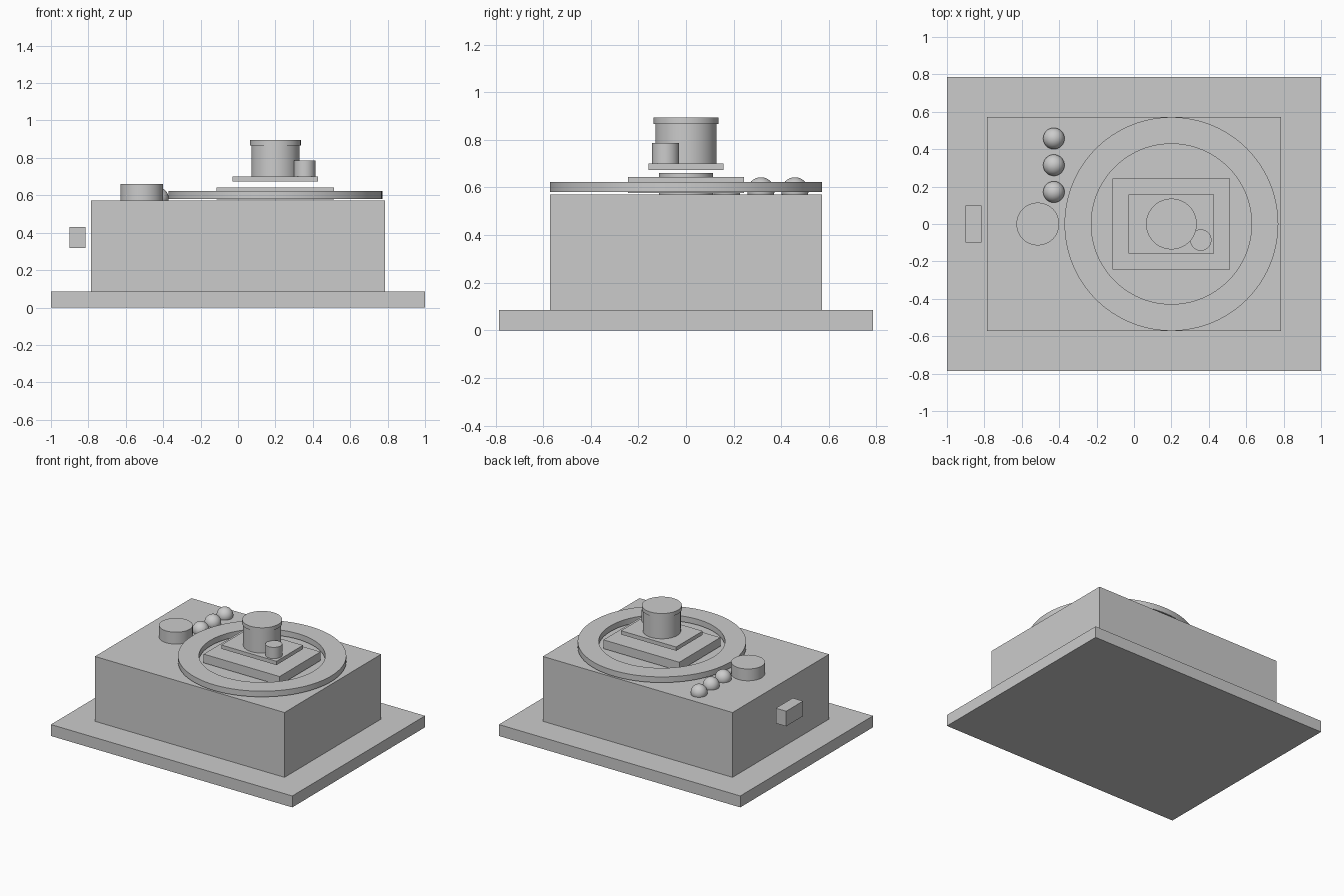
import bpy
import bmesh
from mathutils import Matrix, Vector

old = bpy.data.objects.get("Cube")
if old:
    bpy.data.objects.remove(old, do_unlink=True)

U = 1 / 7  # design unit: the base is 14 units wide

grey = bpy.data.materials.new("plain_grey")
grey.use_nodes = True
colour = (0.6, 0.6, 0.6, 1)
grey.diffuse_color = colour
grey.node_tree.nodes["Principled BSDF"].inputs["Base Color"].default_value = colour


def finish(name, bm, smooth=False):
    """Turn a bmesh in design units into a named object."""
    bmesh.ops.scale(bm, vec=(U, U, U), verts=bm.verts)
    bmesh.ops.recalc_face_normals(bm, faces=bm.faces)
    mesh = bpy.data.meshes.new(name)
    bm.to_mesh(mesh)
    bm.free()
    mesh.materials.append(grey)
    obj = bpy.data.objects.new(name, mesh)
    bpy.context.collection.objects.link(obj)
    if smooth:
        bpy.ops.object.select_all(action="DESELECT")
        obj.select_set(True)
        bpy.context.view_layer.objects.active = obj
        bpy.ops.object.shade_smooth_by_angle()


def box(name, x, y, width, depth, z0, z1):
    bm = bmesh.new()
    bmesh.ops.create_cube(bm, size=1)
    bmesh.ops.scale(bm, vec=(width, depth, z1 - z0), verts=bm.verts)
    bmesh.ops.translate(bm, vec=(x, y, (z0 + z1) / 2), verts=bm.verts)
    finish(name, bm)


def cylinder(name, x, y, radius, z0, z1):
    bm = bmesh.new()
    bmesh.ops.create_cone(bm, cap_ends=True, segments=64, radius1=radius,
                          radius2=radius, depth=z1 - z0,
                          matrix=Matrix.Translation((x, y, (z0 + z1) / 2)))
    finish(name, bm, True)


def ring(name, x, y, inner, outer, z0, z1):
    """Spin a rectangular section around the vertical axis."""
    bm = bmesh.new()
    section = [(inner, z0), (outer, z0), (outer, z1), (inner, z1)]
    verts = [bm.verts.new((x + r, y, z)) for r, z in section]
    edges = [bm.edges.new((verts[i], verts[i - 1])) for i in range(4)]
    bmesh.ops.spin(bm, geom=verts + edges, cent=Vector((x, y, 0)),
                   axis=(0, 0, 1), angle=6.283185307, steps=96)
    bmesh.ops.remove_doubles(bm, verts=bm.verts, dist=0.001)
    finish(name, bm, True)


def ball(name, x, y, z, radius):
    bm = bmesh.new()
    bmesh.ops.create_uvsphere(bm, u_segments=32, v_segments=16, radius=radius,
                              matrix=Matrix.Translation((x, y, z)))
    finish(name, bm, True)


# Plinth and housing
box("base_plate", 0, 0, 14, 11, 0, 0.6)
box("housing", 0, 0, 11, 8, 0.6, 4)

# Stage stack inside the ring
CX = 1.4
ring("stage_ring", CX, 0, 3, 4, 4.06, 4.36)
box("lower_stage", CX, 0, 4.4, 3.4, 4.04, 4.5)
box("upper_stage", CX, 0, 3.2, 2.2, 4.71, 4.91)

# Central column with cap and side post
cylinder("column", CX, 0, 0.9, 4.91, 6.1)
cylinder("column_cap", CX, 0, 0.95, 6.06, 6.26)
cylinder("side_post", 2.5, -0.6, 0.4, 4.91, 5.5)

# Controls on the housing
cylinder("control_knob", -3.6, 0, 0.8, 4, 4.62)
for i in range(3):
    ball(f"button_{i + 1}", -3, 1.2 + i, 4.1, 0.4)
box("side_block", -6, 0, 0.6, 1.4, 2.23, 3.02)
